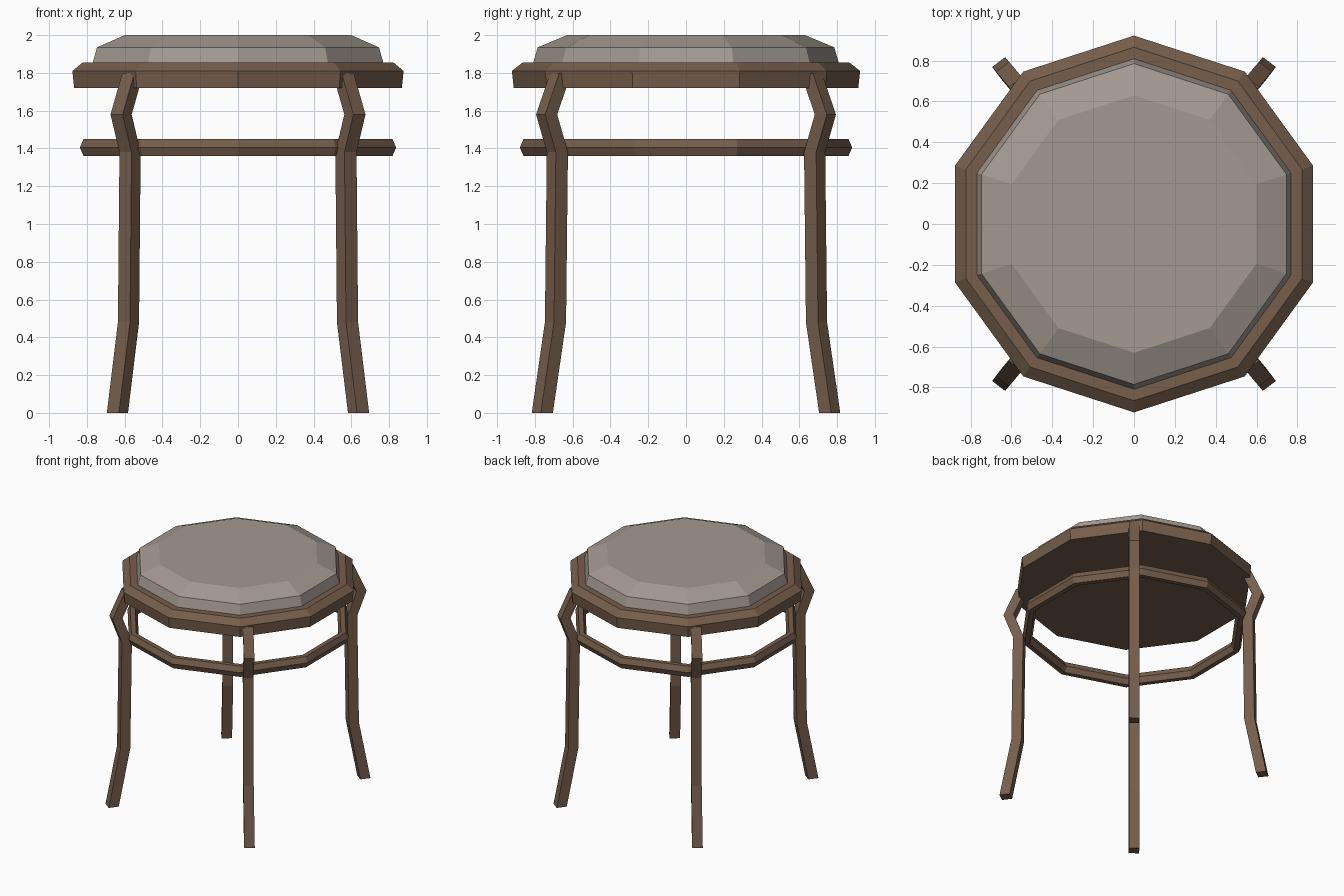
import bpy, bmesh, math
from mathutils import Vector

cube = bpy.data.objects.get("Cube")
if cube:
    bpy.data.objects.remove(cube)

SIDES = 10


def make_material(name, color):
    mat = bpy.data.materials.new(name)
    mat.use_nodes = True
    mat.diffuse_color = color
    mat.node_tree.nodes["Principled BSDF"].inputs["Base Color"].default_value = color
    return mat


wood = make_material("brown_wood", (0.18, 0.112, 0.072, 1))
fabric = make_material("grey_fabric", (0.365, 0.325, 0.285, 1))


def decagon(bm, radius, z):
    """One horizontal ten-sided loop with a corner at the front and back."""
    angles = [math.pi / 2 + math.tau * i / SIDES for i in range(SIDES)]
    return [bm.verts.new((radius * math.cos(a), radius * math.sin(a), z)) for a in angles]


def skin(name, bm, loops, mat, closed=False):
    """Join loops with flat quads; cap the ends, or close back to the first loop."""
    pairs = list(zip(loops, loops[1:]))
    if closed:
        pairs.append((loops[-1], loops[0]))
    else:
        bm.faces.new(loops[0])
        bm.faces.new(loops[-1])
    for low, high in pairs:
        n = len(low)
        for i in range(n):
            j = (i + 1) % n
            bm.faces.new((low[i], low[j], high[j], high[i]))
    bmesh.ops.recalc_face_normals(bm, faces=bm.faces)
    mesh = bpy.data.meshes.new(name)
    bm.to_mesh(mesh)
    bm.free()
    mesh.materials.append(mat)
    obj = bpy.data.objects.new(name, mesh)
    bpy.context.collection.objects.link(obj)
    return obj


def turned(name, profile, mat, closed=False):
    bm = bmesh.new()
    loops = [decagon(bm, r, z) for r, z in profile]
    return skin(name, bm, loops, mat, closed)


# Seat frame, closed underneath, with a bevelled upper edge
turned("seat_frame", [(0.912, 1.72), (0.922, 1.81), (0.865, 1.855), (0.80, 1.855)], wood)

# Padded cushion
turned("cushion", [(0.81, 1.85), (0.785, 1.935), (0.63, 2.0)], fabric)

# Ring stretcher with a six-sided section
turned("ring_stretcher", [(0.88, 1.405), (0.86, 1.45), (0.82, 1.45),
                          (0.80, 1.405), (0.82, 1.36), (0.86, 1.36)], wood, closed=True)

# Bent legs: distance from the centre and height along each leg
LEG_PATH = [(0.993, 0), (0.902, 0.48), (0.889, 1.38), (0.963, 1.58), (0.865, 1.80)]
LEG_ANGLE = math.radians(50)
LEG_TWIST = math.radians(53)
HALF = 0.04


def leg(name, sx, sy):
    out = Vector((math.cos(LEG_TWIST), math.sin(LEG_TWIST)))
    side = Vector((-out.y, out.x))
    direction = Vector((math.cos(LEG_ANGLE), math.sin(LEG_ANGLE)))
    bm = bmesh.new()
    loops = []
    for r, z in LEG_PATH:
        loop = []
        for a, b in ((1, 1), (-1, 1), (-1, -1), (1, -1)):
            p = direction * r + (out * a + side * b) * HALF
            loop.append(bm.verts.new((p.x * sx, p.y * sy, z)))
        loops.append(loop)
    return skin(name, bm, loops, wood)


for sx, x_name in ((1, "left"), (-1, "right")):
    for sy, y_name in ((-1, "front"), (1, "back")):
        leg(f"{y_name}_{x_name}_leg", sx, sy)
